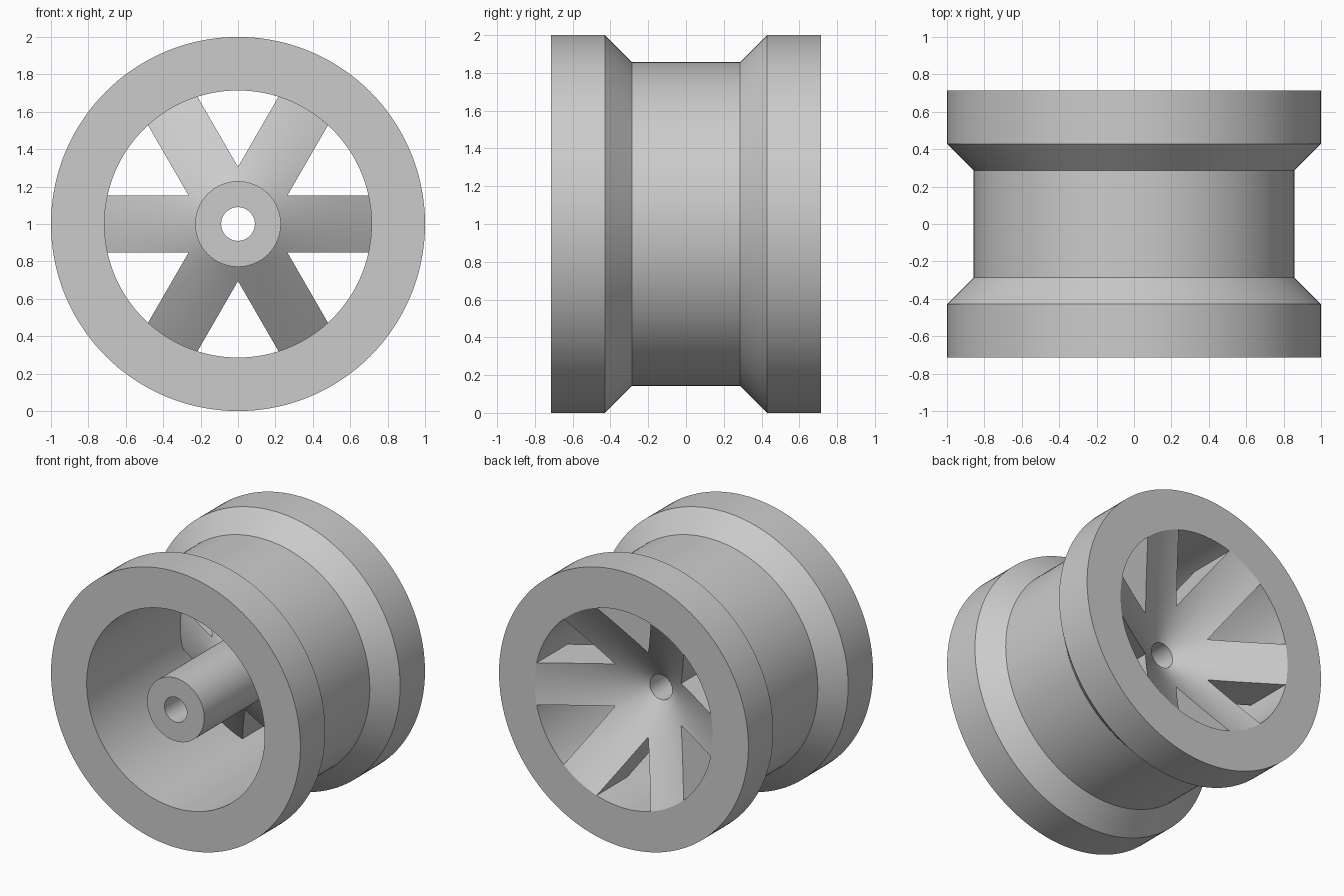
import bpy
import bmesh
from math import cos, sin, pi, radians
from mathutils import Matrix

SEGMENTS = 144
RIM_IN = 0.714       # inner radius of the rim
HALF = 0.714         # half the width along y
BORE = 0.09
HUB = 0.229
CENTRE = Matrix.Translation((0, 0, 1))

cube = bpy.data.objects.get("Cube")
if cube:
    bpy.data.objects.remove(cube, do_unlink=True)

grey = bpy.data.materials.new("light grey")
grey.use_nodes = True
grey.diffuse_color = (0.6, 0.6, 0.6, 1)
grey.node_tree.nodes["Principled BSDF"].inputs["Base Color"].default_value = (0.6, 0.6, 0.6, 1)


def add_object(name, bm):
    bmesh.ops.recalc_face_normals(bm, faces=bm.faces)
    bm.transform(CENTRE)
    mesh = bpy.data.meshes.new(name)
    bm.to_mesh(mesh)
    bm.free()
    obj = bpy.data.objects.new(name, mesh)
    bpy.context.collection.objects.link(obj)
    mesh.materials.append(grey)
    return obj


def revolve(name, profile):
    """Spin a closed (radius, y) profile around the y axis."""
    bm = bmesh.new()
    rings = []
    for i in range(SEGMENTS):
        a = 2 * pi * i / SEGMENTS
        rings.append([bm.verts.new((r * cos(a), y, r * sin(a))) for r, y in profile])
    n = len(profile)
    for i, ring in enumerate(rings):
        after = rings[(i + 1) % SEGMENTS]
        for j in range(n):
            k = (j + 1) % n
            bm.faces.new((ring[j], ring[k], after[k], after[j]))
    return add_object(name, bm)


def shade(obj):
    bpy.ops.object.select_all(action="DESELECT")
    obj.select_set(True)
    bpy.context.view_layer.objects.active = obj
    bpy.ops.object.shade_smooth_by_angle(angle=radians(25))


# Rim: two wide flanges with a sunken, bevelled channel between them
half_outer = [(1, HALF), (1, 0.429), (0.857, 0.286)]
outer = half_outer + [(r, -y) for r, y in reversed(half_outer)]
rim = revolve("rim", outer + [(RIM_IN, -HALF), (RIM_IN, HALF)])
shade(rim)

# Hub tube running into a dished web that is open towards the back
slope = (HALF - 0.286) / (RIM_IN - BORE)
web_front = 0.36
hub_joint = web_front - slope * (RIM_IN - HUB)
web = revolve("hub_and_spokes", [
    (BORE, -HALF), (HUB, -HALF), (HUB, hub_joint),
    (RIM_IN, web_front), (RIM_IN, HALF), (BORE, 0.286)])

# Wedge cutters that leave six straight spokes
bm = bmesh.new()
for k in range(6):
    middle = pi / 6 + k * pi / 3
    tip = (0.305 * cos(middle), 0.305 * sin(middle))
    corners = [tip] + [(tip[0] + 0.7 * cos(middle + s * pi / 6),
                        tip[1] + 0.7 * sin(middle + s * pi / 6)) for s in (-1, 1)]
    front = [bm.verts.new((x, -1, z)) for x, z in corners]
    back = [bm.verts.new((x, 1, z)) for x, z in corners]
    bm.faces.new(front)
    bm.faces.new(back[::-1])
    for i in range(3):
        j = (i + 1) % 3
        bm.faces.new((front[i], back[i], back[j], front[j]))
cutter = add_object("spoke_gap_cutter", bm)
cutter.hide_render = True

cut = web.modifiers.new("spoke gaps", "BOOLEAN")
cut.operation = "DIFFERENCE"
cut.solver = "EXACT"
cut.object = cutter
bpy.context.view_layer.objects.active = web
bpy.ops.object.modifier_apply(modifier=cut.name)
bpy.data.objects.remove(cutter, do_unlink=True)
shade(web)
